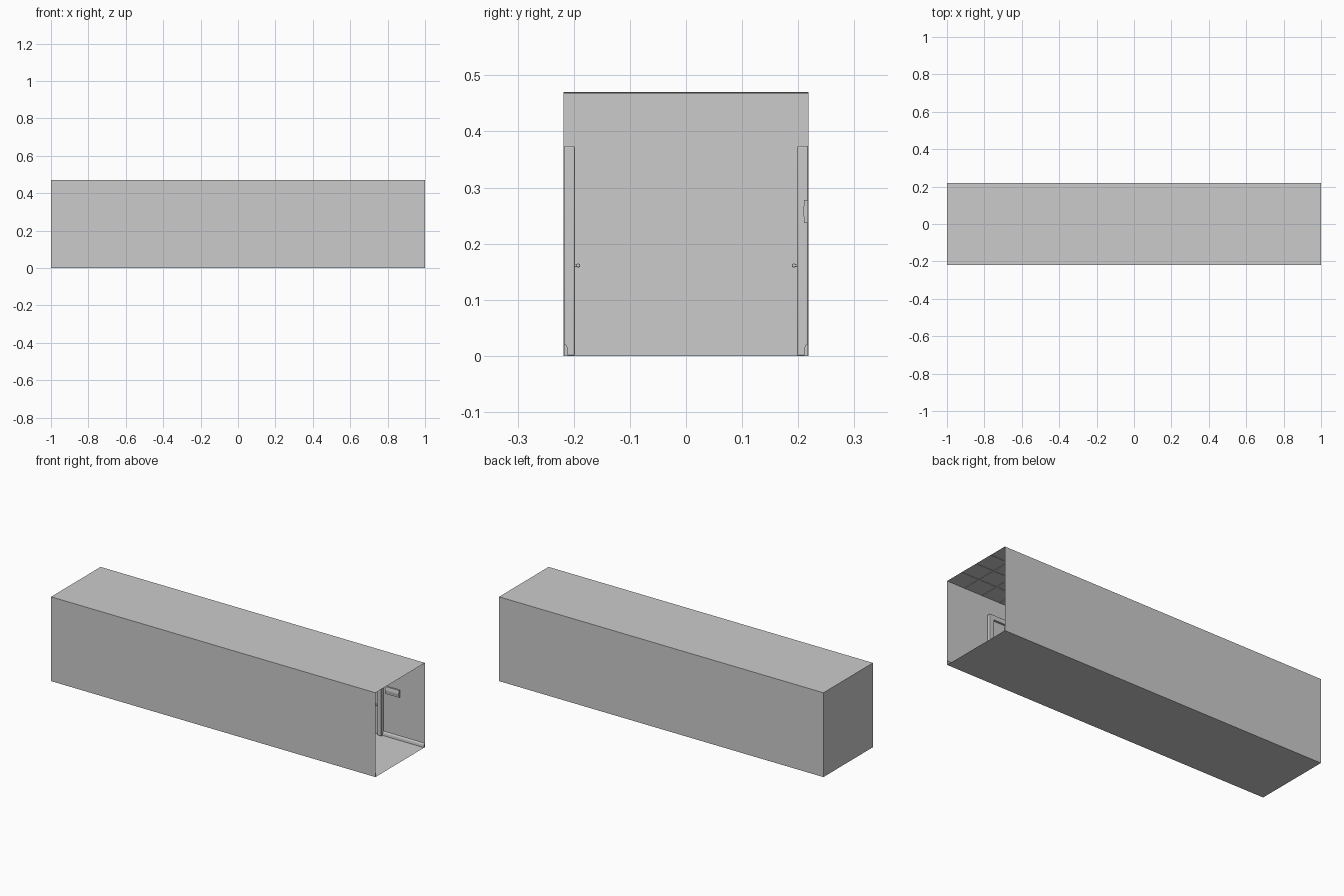
import bpy, bmesh, math
from mathutils import Vector

if "Cube" in bpy.data.objects:
    bpy.data.objects.remove(bpy.data.objects["Cube"])

L, W, H = 1.0, 0.218, 0.47   # half length, half width, height


def make(name, verts, faces):
    me = bpy.data.meshes.new(name)
    me.from_pydata(verts, [], faces)
    ob = bpy.data.objects.new(name, me)
    bpy.context.collection.objects.link(ob)
    return ob


def finish(ob, bevel=0.0, segs=3):
    if bevel:
        m = ob.modifiers.new("bevel", 'BEVEL')
        m.width, m.segments = bevel, segs
    bpy.context.view_layer.objects.active = ob
    ob.select_set(True)
    bpy.ops.object.shade_smooth_by_angle(angle=math.radians(40))
    ob.select_set(False)
    return ob


def prism(name, pts, vec, bevel=0.0):
    """Extrude a 3D polygon along vec into a closed solid."""
    bm = bmesh.new()
    f = bm.faces.new([bm.verts.new(p) for p in pts])
    r = bmesh.ops.extrude_face_region(bm, geom=[f])
    bmesh.ops.translate(bm, vec=vec, verts=[v for v in r["geom"] if isinstance(v, bmesh.types.BMVert)])
    if f.is_valid is False or len(bm.faces) < len(pts) + 2:
        bmesh.ops.holes_fill(bm, edges=bm.edges[:])
    bmesh.ops.recalc_face_normals(bm, faces=bm.faces[:])
    ob = make(name, [], [])
    bm.to_mesh(ob.data)
    bm.free()
    return finish(ob, bevel)


def box(name, x0, x1, y0, y1, z0, z1, bevel=0.0):
    return prism(name, [(x0, y0, z0), (x1, y0, z0), (x1, y1, z0), (x0, y1, z0)],
                 Vector((0, 0, z1 - z0)), bevel)


def cyl(name, r, p, q):
    """Round bar from p to q."""
    d = Vector(q) - Vector(p)
    bpy.ops.mesh.primitive_cylinder_add(vertices=16, radius=r, depth=d.length,
                                        location=(Vector(p) + Vector(q)) / 2,
                                        rotation=d.to_track_quat('Z', 'Y').to_euler())
    ob = bpy.context.object
    ob.name = name
    return finish(ob, r * 0.3, 2)


# Corridor shell: thin sheets, open at the +x end
make("floor", [(-L, -W, 0), (L, -W, 0), (L, W, 0), (-L, W, 0)], [(0, 1, 2, 3)])
make("roof", [(-L, -W, H), (L, -W, H), (L, W, H), (-L, W, H)], [(0, 1, 2, 3)])
make("end_wall", [(-L, -W, 0), (-L, W, 0), (-L, W, H), (-L, -W, H)], [(3, 2, 1, 0)])
for s, n in ((-1, "front_wall"), (1, "back_wall")):
    make(n, [(-L, s * W, 0), (L, s * W, 0), (L, s * W, H), (-L, s * W, H)], [(0, 1, 2, 3)])

# Ceiling tile grid bars
for i in range(1, 4):
    y = -W + i * W / 2
    box("ceiling_rail", -L, L, y - 0.003, y + 0.003, H - 0.002, H - 0.0002)
for i in range(1, 18):
    x = -L + i * 2 * L / 18
    box("ceiling_cross_bar", x - 0.003, x + 0.003, -W, W, H - 0.002, H - 0.0002)

# Doors: built on the back wall, turned half round for the front wall
hw, fw, fh = 0.095, 0.026, 0.374
centres = (-0.65, 0.0, 0.65)
for side in (1, -1):
    tag = "back" if side > 0 else "front"

    def place(ob):
        if side < 0:
            ob.rotation_euler.rotate_axis  # keep local pose, spin about world z
            ob.matrix_world = spin @ ob.matrix_basis

    from mathutils import Matrix
    spin = Matrix.Rotation(math.pi, 4, 'Z')
    edges = [-L]
    for c in centres:
        edges += [c - hw, c + hw]
        outline = [(-hw, 0), (-hw, fh), (hw, fh), (hw, 0), (hw - fw, 0),
                   (hw - fw, fh - fw), (-hw + fw, fh - fw), (-hw + fw, 0)]
        parts = [
            prism(tag + "_door_frame", [(c + x, W - 0.0003, z) for x, z in outline],
                  Vector((0, -0.0195, 0)), 0.003),
            box(tag + "_door_leaf", c - hw + fw, c + hw - fw, W - 0.008, W - 0.0003, 0.002, fh - fw),
            cyl(tag + "_handle_stem", 0.003, (c + 0.055, W - 0.007, 0.161), (c + 0.055, W - 0.029, 0.161)),
            cyl(tag + "_handle_rose", 0.007, (c + 0.055, W - 0.007, 0.161), (c + 0.055, W - 0.011, 0.161)),
            cyl(tag + "_handle_lever", 0.0035, (c + 0.059, W - 0.026, 0.161), (c + 0.025, W - 0.026, 0.161)),
        ]
        # Plate beside the door with a slightly raised middle
        prof = [(0, .237), (.007, .237), (.007, .246), (.009, .251), (.009, .264),
                (.007, .269), (.007, .278), (0, .278)]
        parts.append(prism(tag + "_wall_plate", [(c + 0.11, W - 0.0003 - d, z) for d, z in prof],
                           Vector((0.085, 0, 0))))
        for p in parts:
            place(p)
    edges.append(L)

    # Skirting between the doors, rounded on top
    skirt = [(0, 0), (.007, 0), (.007, .013), (.0055, .018), (.003, .021), (0, .022)]
    for a, b in zip(edges[::2], edges[1::2]):
        place(prism(tag + "_skirting", [(a, W - 0.0003 - d, z) for d, z in skirt],
                    Vector((b - a, 0, 0))))
